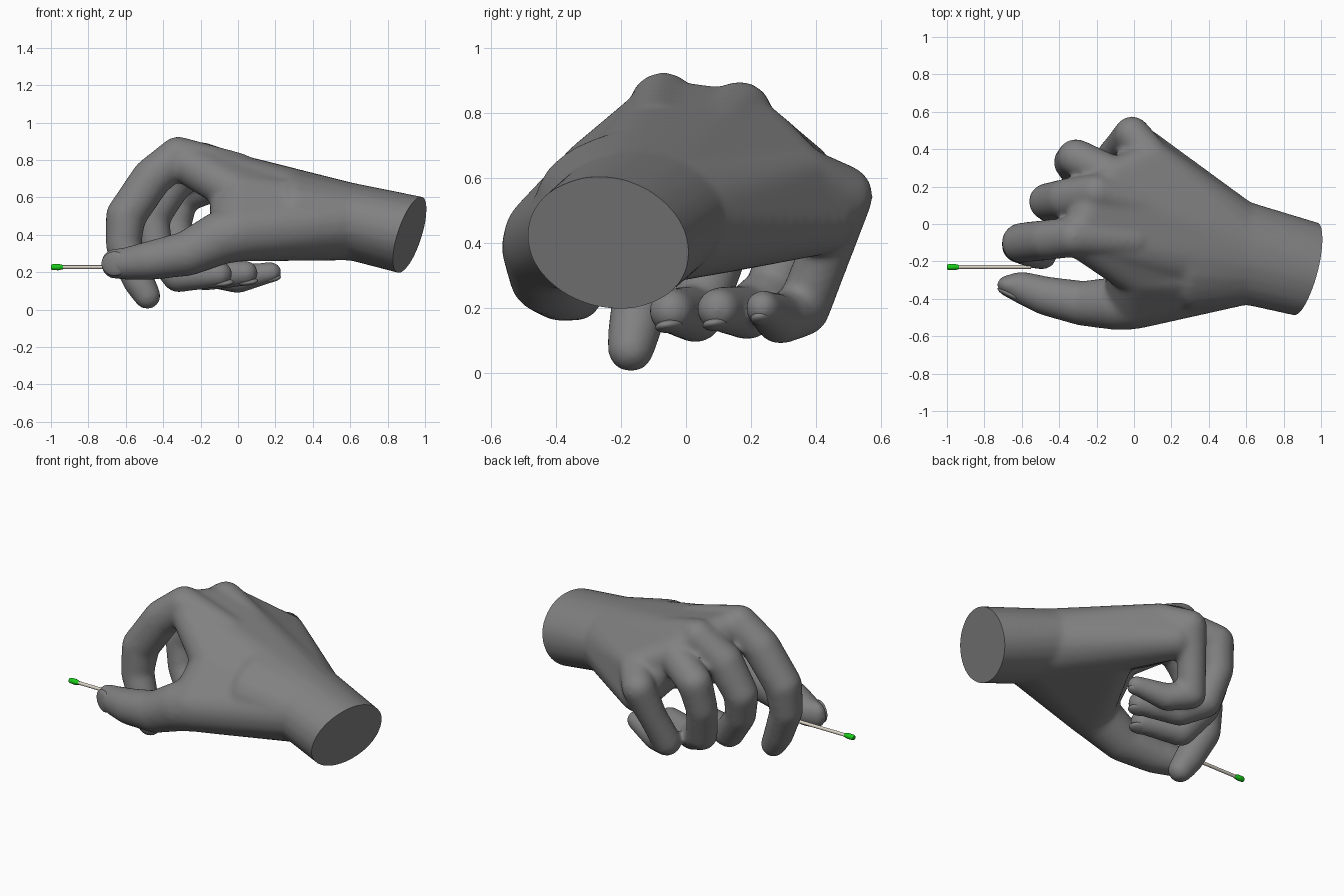
import bpy, bmesh
from mathutils import Vector, Matrix

if "Cube" in bpy.data.objects:
    bpy.data.objects.remove(bpy.data.objects["Cube"])

GREY = (0.22, 0.22, 0.22, 1)


def ball(bm, b):
    """Add an ellipsoid (x, y, z, r) or (x, y, z, rx, ry, rz)."""
    r = b[3:] if len(b) == 6 else (b[3],) * 3
    m = Matrix.Translation(b[:3]) @ Matrix.Diagonal([k + 0.009 for k in r] + [1])
    bmesh.ops.create_icosphere(bm, subdivisions=3, radius=1, matrix=m)


def hull(target, *balls):
    """Wrap a convex skin round a group of balls and add it to the target mesh."""
    bm = bmesh.new()
    for b in balls:
        ball(bm, b)
    res = bmesh.ops.convex_hull(bm, input=bm.verts[:])
    junk = {g for g in res["geom_interior"] + res["geom_unused"]
            if isinstance(g, bmesh.types.BMVert)}
    bmesh.ops.delete(bm, geom=list(junk), context="VERTS")
    bmesh.ops.recalc_face_normals(bm, faces=bm.faces[:])
    tmp = bpy.data.meshes.new("tmp")
    bm.to_mesh(tmp)
    bm.free()
    target.from_mesh(tmp)
    bpy.data.meshes.remove(tmp)


def chain(target, pts):
    for a, b in zip(pts, pts[1:]):
        hull(target, a, b)


def finish(name, bm, colour=GREY):
    me = bpy.data.meshes.new(name)
    bm.to_mesh(me)
    bm.free()
    ob = bpy.data.objects.new(name, me)
    bpy.context.collection.objects.link(ob)
    bpy.ops.object.select_all(action="DESELECT")
    ob.select_set(True)
    bpy.context.view_layer.objects.active = ob
    bpy.ops.object.shade_smooth_by_angle(angle=0.7)
    mat = bpy.data.materials.new(name)
    mat.diffuse_color = colour
    mat.use_nodes = True
    mat.node_tree.nodes["Principled BSDF"].inputs["Base Color"].default_value = mat.diffuse_color
    me.materials.append(mat)
    return ob


def low(b):
    """Slightly sunken copy of a knuckle, so the knuckle itself stands proud."""
    return (b[0] + 0.02, b[1], b[2] - 0.025, b[3])


# landmarks: forearm, wrist, knuckles, thumb base, heel of the palm
ARM = (1.12, -0.29, 0.352, 0.05, 0.248, 0.215)
WRIST = (0.6, -0.155, 0.472, 0.1, 0.27, 0.2)
MIDHAND = (0.3, -0.1, 0.52, 0.12, 0.36, 0.225)
IDX = (-0.32, -0.07, 0.82, 0.097)
MID = (-0.2, 0.165, 0.795, 0.094)
RNG = (-0.09, 0.25, 0.695, 0.095)
PNK = (0.1, 0.35, 0.6, 0.09)
THUMB = (0.0, -0.41, 0.41, 0.145)
HEEL = (0.28, 0.14, 0.46, 0.14)
EDGE = (0.04, 0.41, 0.47, 0.1)
WEB = (-0.04, -0.12, 0.67, 0.1)

bm = bmesh.new()
# forearm, back of hand and palm
hull(bm, ARM, WRIST)
hull(bm, WRIST, MIDHAND)
hull(bm, WRIST, low(IDX), low(MID))
hull(bm, WRIST, low(MID), RNG)
hull(bm, WRIST, RNG, PNK)
hull(bm, WRIST, HEEL, PNK, EDGE)
hull(bm, WRIST, THUMB, HEEL)
hull(bm, WRIST, THUMB, WEB, (0.02, -0.27, 0.61, 0.11))
hull(bm, low(IDX), WEB, (0.02, -0.27, 0.61, 0.11), (0.3, -0.2, 0.58, 0.13))
hull(bm, WRIST, HEEL, EDGE, (-0.02, 0.05, 0.62, 0.12), (-0.02, 0.28, 0.62, 0.1))

# fingers, knuckle to tip
chain(bm, [(0.0, -0.09, 0.74, 0.09), IDX, (-0.46, -0.085, 0.705, 0.1),
           (-0.6, -0.1, 0.5, 0.099), (-0.613, -0.115, 0.34, 0.086),
           (-0.53, -0.155, 0.15, 0.076), (-0.485, -0.17, 0.073, 0.064)])
chain(bm, [(0.1, 0.08, 0.7, 0.09), MID, (-0.36, 0.135, 0.67, 0.1),
           (-0.465, 0.12, 0.49, 0.09), (-0.44, 0.09, 0.34, 0.08),
           (-0.32, 0.03, 0.18, 0.08), (-0.1, -0.045, 0.19, 0.062)])
chain(bm, [RNG, (-0.31, 0.355, 0.61, 0.092), (-0.34, 0.33, 0.45, 0.082),
           (-0.3, 0.27, 0.25, 0.08), (-0.18, 0.19, 0.185, 0.076),
           (0.04, 0.1, 0.195, 0.06)])
chain(bm, [PNK, (-0.01, 0.48, 0.545, 0.088), (-0.07, 0.425, 0.36, 0.073),
           (-0.12, 0.36, 0.195, 0.075), (0.0, 0.29, 0.165, 0.07),
           (0.18, 0.235, 0.2, 0.046)])
# thumb
chain(bm, [THUMB, (-0.09, -0.425, 0.385, 0.135), (-0.27, -0.425, 0.3, 0.112),
           (-0.47, -0.385, 0.262, 0.096), (-0.6, -0.34, 0.245, 0.078),
           (-0.675, -0.325, 0.245, 0.05, 0.042, 0.07)])

# fuse everything into one smooth skin
raw = finish("hand_raw", bm)
rm = raw.modifiers.new("fuse", "REMESH")
rm.mode = "VOXEL"
rm.voxel_size = 0.012
sm = raw.modifiers.new("soften", "SMOOTH")
sm.factor = 0.5
sm.iterations = 22
deps = bpy.context.evaluated_depsgraph_get()
skin = bpy.data.meshes.new_from_object(raw.evaluated_get(deps))
bpy.data.objects.remove(raw)

# slanted flat cut at the end of the forearm
bm = bmesh.new()
bm.from_mesh(skin)
bpy.data.meshes.remove(skin)
bmesh.ops.bisect_plane(bm, geom=bm.verts[:] + bm.edges[:] + bm.faces[:],
                       plane_co=(0.915, -0.25, 0.4),
                       plane_no=(0.92, -0.25, -0.31), clear_outer=True)
bmesh.ops.holes_fill(bm, edges=[e for e in bm.edges if e.is_boundary], sides=0)
finish("hand", bm)


# fingernails: thin shells lying on the fingertips
def nail(name, centre, along, normal, length, width):
    n = Vector(normal).normalized()
    a = Vector(along)
    a = (a - a.dot(n) * n).normalized()
    rot = Matrix((a, n.cross(a), n)).transposed().to_4x4()
    b = bmesh.new()
    bmesh.ops.create_icosphere(b, subdivisions=3, radius=1,
                               matrix=Matrix.Translation(centre) @ rot @
                               Matrix.Diagonal((length, width, 0.02, 1)))
    finish(name, b)


nail("thumb_nail", (-0.66, -0.379, 0.245), (-1, 0.5, 0), (-0.45, -0.9, 0), 0.078, 0.066)
nail("index_nail", (-0.54, -0.175, 0.085), (0.45, -0.1, -0.85), (-0.85, -0.1, -0.45), 0.06, 0.048)
nail("middle_nail", (-0.085, -0.048, 0.143), (1, -0.35, 0.15), (0.12, 0.15, -1), 0.065, 0.045)
nail("ring_nail", (0.045, 0.097, 0.149), (1, -0.4, 0.15), (0.12, 0.15, -1), 0.065, 0.043)
nail("little_nail", (0.18, 0.235, 0.166), (1, -0.35, 0.3), (0.25, 0.15, -1), 0.052, 0.034)


# thin stick pinched between thumb and index finger, with a coloured head
def rod(name, profile, colour):
    b = bmesh.new()
    rings = []
    for x, r in profile:
        m = Matrix.Translation((x, -0.23, 0.227)) @ Matrix.Rotation(1.5707963, 4, "Y")
        rings.append(bmesh.ops.create_circle(b, segments=16, radius=r, matrix=m)["verts"])
    for p, q in zip(rings, rings[1:]):
        for i in range(16):
            j = (i + 1) % 16
            b.faces.new((p[i], p[j], q[j], q[i]))
    b.faces.new(rings[0])
    b.faces.new(rings[-1])
    bmesh.ops.recalc_face_normals(b, faces=b.faces[:])
    finish(name, b, colour)


rod("stick", [(-0.95, 0.01), (-0.55, 0.01)], (0.7, 0.65, 0.57, 1))
rod("stick_head", [(-1.0, 0.012), (-0.99, 0.016), (-0.96, 0.017), (-0.935, 0.011)],
    (0.01, 0.6, 0.01, 1))
